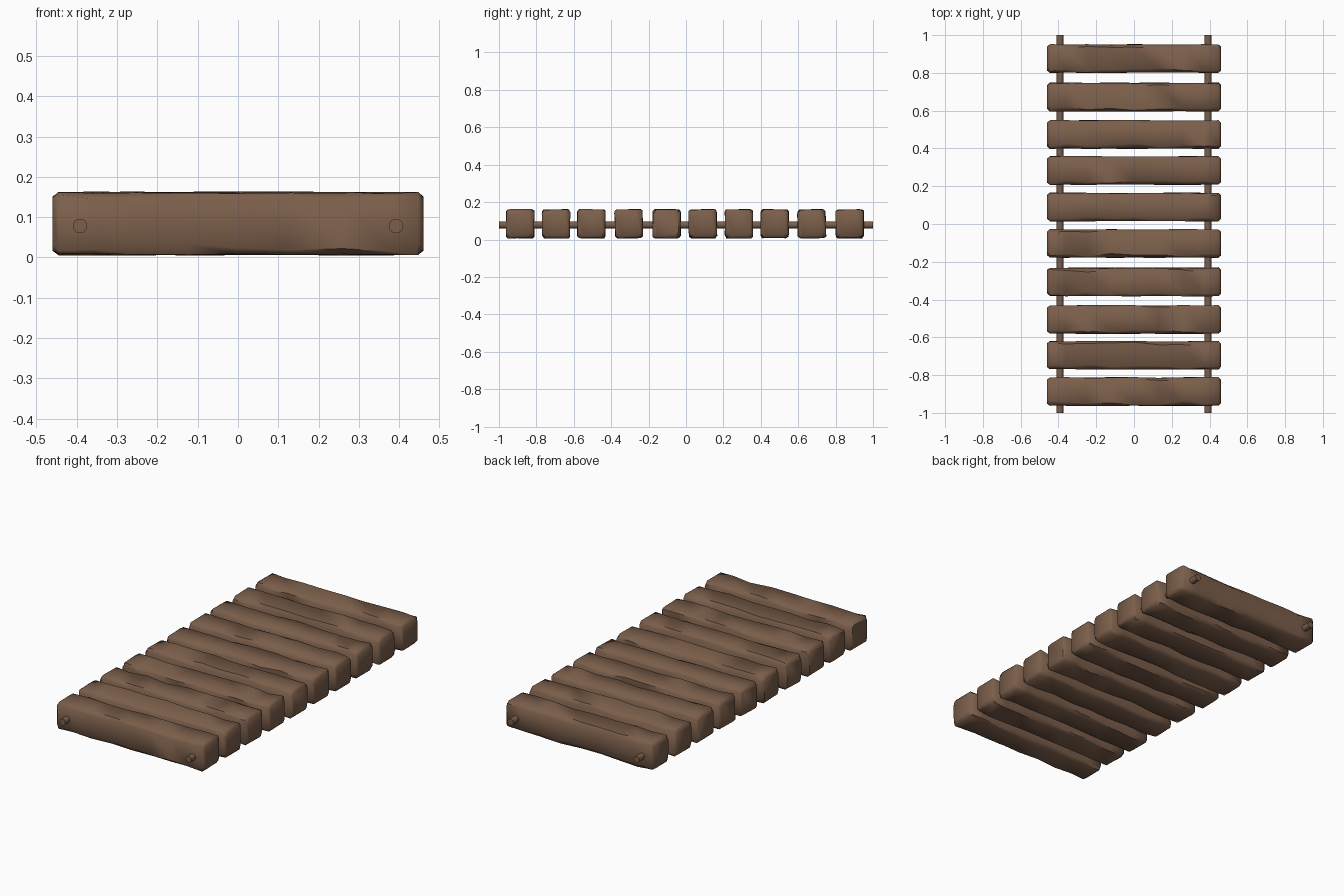
import bpy, bmesh, math, random
from mathutils import Matrix

if "Cube" in bpy.data.objects:
    bpy.data.objects.remove(bpy.data.objects["Cube"])

random.seed(7)

wood = bpy.data.materials.new("brown_wood")
wood.diffuse_color = (0.2, 0.114, 0.07, 1)
wood.use_nodes = True
wood.node_tree.nodes["Principled BSDF"].inputs["Base Color"].default_value = wood.diffuse_color

LENGTH, WIDTH, HEIGHT = 0.92, 0.153, 0.157
STATIONS = [-0.46, -0.445, -0.36, -0.25, -0.12, 0.0, 0.13, 0.26, 0.37, 0.447, 0.46]


def finish(bm, name, angle):
    bmesh.ops.recalc_face_normals(bm, faces=bm.faces)
    me = bpy.data.meshes.new(name)
    bm.to_mesh(me)
    bm.free()
    me.materials.append(wood)
    ob = bpy.data.objects.new(name, me)
    bpy.context.collection.objects.link(ob)
    bpy.ops.object.select_all(action='DESELECT')
    ob.select_set(True)
    bpy.context.view_layer.objects.active = ob
    bpy.ops.object.shade_smooth_by_angle(angle=math.radians(angle))
    return ob


def hewn_beam(name, y, roll):
    """Rough square beam: chamfered section swept along x with uneven edges."""
    bm = bmesh.new()
    rings = []
    for i, x in enumerate(STATIONS):
        end = i in (0, len(STATIONS) - 1)
        ring = []
        # go round the four corners, each with its own uneven chamfer
        for sy, sz, flip in ((1, 1, 0), (-1, 1, 1), (-1, -1, 0), (1, -1, 1)):
            inset = 0.012 if end else 0.0
            a = random.uniform(0.006, 0.026)
            b = random.uniform(0.006, 0.026)
            hy = WIDTH / 2 - inset - random.uniform(0, 0.004)
            hz = HEIGHT / 2 - inset - random.uniform(0, 0.004)
            pair = [(sy * hy, sz * (hz - b)), (sy * (hy - a), sz * hz)]
            if flip:
                pair.reverse()
            ring += [bm.verts.new((x, py, pz)) for py, pz in pair]
        rings.append(ring)
    n = len(rings[0])
    for r0, r1 in zip(rings, rings[1:]):
        for k in range(n):
            bm.faces.new((r0[k], r0[(k + 1) % n], r1[(k + 1) % n], r1[k]))
    bm.faces.new(rings[0])
    bm.faces.new(rings[-1])
    bmesh.ops.transform(bm, verts=bm.verts, matrix=Matrix.Rotation(roll, 4, 'X'))
    for v in bm.verts:
        v.co.z = max(0.002, min(0.164, v.co.z + 0.084))
        v.co.y += y
    finish(bm, name, 50)


# ten beams laid side by side
CENTRES = [-0.887, -0.695, -0.506, -0.306, -0.103, 0.09, 0.283, 0.474, 0.672, 0.876]
ROLLS = [0, 0.0, -0.01, 0.025, -0.01, 0.012, 0.0, -0.01, 0.025, 0.0]
for i, (y, roll) in enumerate(zip(CENTRES, ROLLS)):
    hewn_beam(f"beam_{i + 1}", y, roll)

# two round rods threading the beams
for side, x in (("left", -0.392), ("right", 0.392)):
    bm = bmesh.new()
    bmesh.ops.create_cone(bm, cap_ends=True, segments=16, radius1=0.018,
                          radius2=0.018, depth=2.0,
                          matrix=Matrix.Translation((x, 0, 0.078)) @ Matrix.Rotation(math.pi / 2, 4, 'X'))
    finish(bm, f"{side}_rod", 40)
